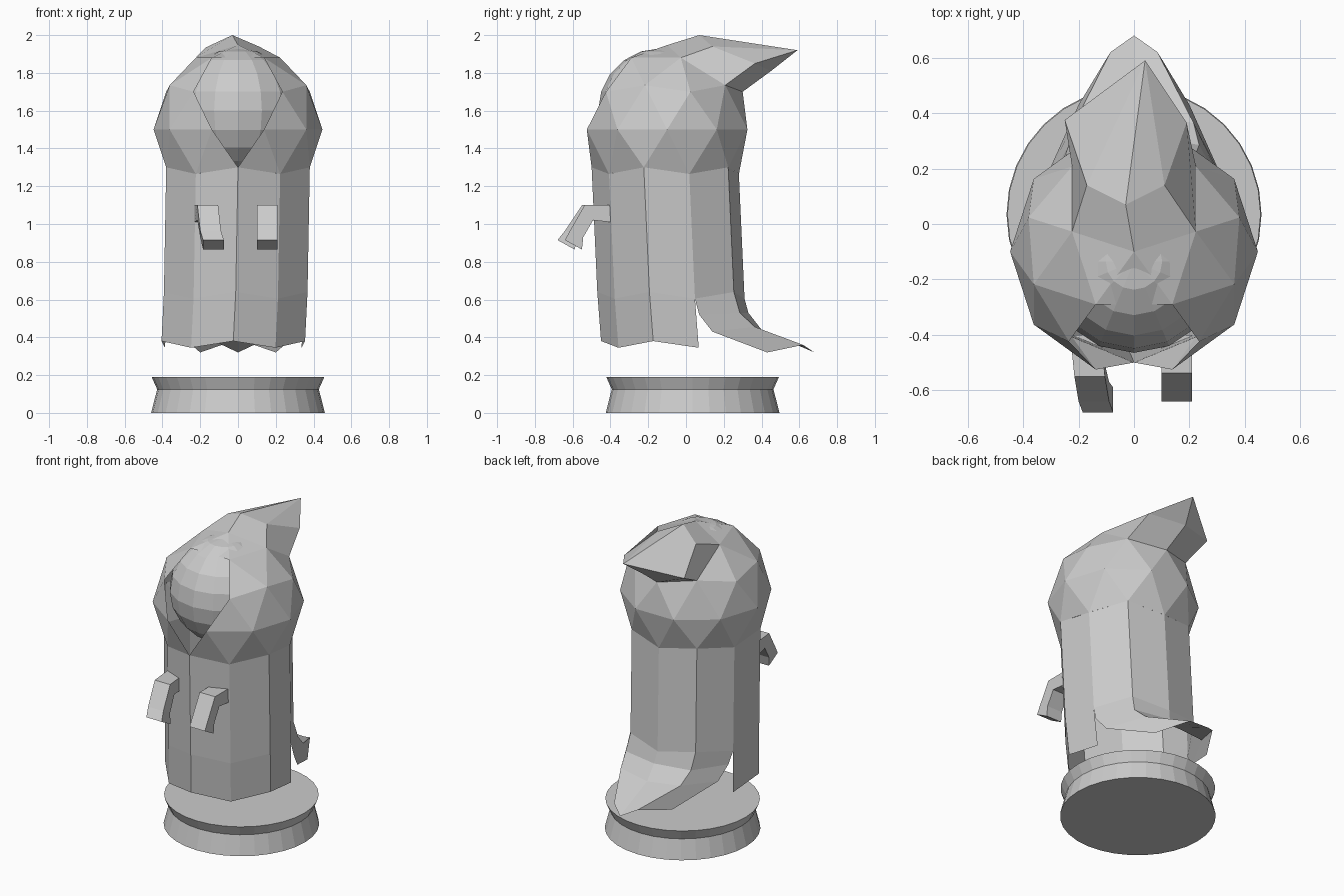
import bpy, bmesh
from math import sin, cos, radians, pi
from mathutils import Vector, Matrix

cube = bpy.data.objects.get("Cube")
if cube:
    bpy.data.objects.remove(cube)

GREY = (0.6, 0.6, 0.6, 1.0)
mat = bpy.data.materials.new("plain grey")
mat.use_nodes = True
mat.diffuse_color = GREY
mat.node_tree.nodes["Principled BSDF"].inputs["Base Color"].default_value = GREY


def finish(name, bm):
    bmesh.ops.recalc_face_normals(bm, faces=bm.faces[:])
    mesh = bpy.data.meshes.new(name)
    bm.to_mesh(mesh)
    bm.free()
    mesh.materials.append(mat)
    obj = bpy.data.objects.new(name, mesh)
    bpy.context.collection.objects.link(obj)
    return obj


def loft(bm, rows, closed):
    """Join equal-length rows of points with quads."""
    rows = [[bm.verts.new(p) for p in row] for row in rows]
    n = len(rows[0])
    for a, b in zip(rows, rows[1:]):
        for i in range(n if closed else n - 1):
            j = (i + 1) % n
            bm.faces.new((a[i], a[j], b[j], b[i]))
    return rows


# Head frame: centre and radius of the faceted hood
HEAD = Vector((0, -0.1, 1.5))
R = 0.447


def on_head(angle, r, z):
    a = radians(angle)
    return HEAD + Vector((r * cos(a), r * sin(a), z)) * R


# Hood: faceted ball, open at the neck and face, with a swept-back point
bm = bmesh.new()
bmesh.ops.create_icosphere(bm, subdivisions=2, radius=R,
                           matrix=Matrix.Translation(HEAD) @ Matrix.Rotation(pi / 2, 4, "Z"))


def nearest(point):
    return min(bm.verts, key=lambda v: (v.co - point).length)


crown = nearest(on_head(0, 0, 1))
rim = [crown, nearest(on_head(18, .526, .85)), nearest(on_head(54, .85, .526)),
       nearest(on_head(90, .894, .447)), nearest(on_head(126, .85, .526)),
       nearest(on_head(162, .526, .85))]
chin = [nearest(on_head(a, r, z)) for a, r, z in
        ((-72, 1, 0), (-108, 1, 0), (-90, .894, -.447))]
chin_face = [f for f in bm.faces if set(f.verts) == set(chin)]
doomed = [nearest(on_head(-90, .85, .526)), nearest(on_head(90, .526, .85))]
doomed += [v for v in bm.verts if v.co.z < HEAD.z - 0.6 * R]
bmesh.ops.delete(bm, geom=chin_face, context="FACES_ONLY")
bmesh.ops.delete(bm, geom=doomed, context="VERTS")
outer = [bm.verts.new(p) for p in (
    (-.03, .07, 2.0), (.11, .14, 1.94), (.19, .365, 1.85),
    (-.02, .45, 1.81), (-.25, .375, 1.82), (-.17, .14, 1.935))]
tip = bm.verts.new((.04, .59, 1.92))
for i in range(6):
    j = (i + 1) % 6
    bm.faces.new((rim[i], rim[j], outer[j], outer[i]))
    bm.faces.new((outer[i], outer[j], tip))
finish("hood", bm)

# Face: rounded ball inside the hood opening
bm = bmesh.new()
bmesh.ops.create_uvsphere(bm, u_segments=16, v_segments=10, radius=0.33,
                          matrix=Matrix.Translation((0, -0.135, 1.6)))
finish("face", bm)


# Robe: ten-sided tube hanging from the hood, slit at both sides near the hem
def robe_point(k, shift):
    corner = k % 2 == 0
    p = on_head(-90 + 36 * k, .894 if corner else .85, -.447 if corner else -.526)
    return p + Vector(shift)


KNEE = (-.012, .03, -.66)
HEM = (-.025, .05, -.92)
bm = bmesh.new()
loft(bm, [[robe_point(k, s) for k in range(10)] for s in ((0, 0, 0), KNEE)], True)
loft(bm, [[robe_point(k, s) for k in range(-3, 4)] for s in (KNEE, HEM)], False)

# Train: back of the robe sweeping out to a point; half rows run side to middle
train = [[robe_point(k, KNEE) for k in range(3, 8)]]
for half in (((.355, .07, .52), (.235, .285, .53), (0, .33, .53)),
             ((.33, .14, .43), (.215, .365, .455), (0, .4, .44)),
             ((.2, .43, .32), (.085, .62, .36), (0, .68, .32))):
    train.append(list(half) + [(-x, y, z) for x, y, z in half[1::-1]])
loft(bm, train, False)
bmesh.ops.remove_doubles(bm, verts=bm.verts[:], dist=0.0005)
finish("robe", bm)


# Arms: bent square bars, (upper y, z, lower y, z) along the length
ARM = ((-.40, 1.10, -.40, 1.01), (-.55, 1.10, -.505, 1.02),
       (-.64, .965, -.57, .93), (-.68, .915, -.59, .865))


def arm(name, x, turn, pull):
    bm = bmesh.new()
    rows = []
    for i, (y1, z1, y2, z2) in enumerate(ARM):
        cx, dy = x + turn * i, pull * i
        rows.append([(cx - .055, y1 + dy, z1), (cx + .055, y1 + dy, z1),
                     (cx + .055, y2 + dy, z2), (cx - .055, y2 + dy, z2)])
    rings = loft(bm, rows, True)
    bm.faces.new(rings[0])
    bm.faces.new(rings[-1])
    finish(name, bm)


arm("right_arm", -.175, .015, 0)
arm("left_arm", .155, 0, .013)

# Base: waisted round stand
bm = bmesh.new()
rings = loft(bm, [[(r * cos(i * pi / 16), .035 + r * sin(i * pi / 16), z) for i in range(32)]
                  for r, z in ((.46, 0), (.428, .125), (.457, .19))], True)
bm.faces.new(rings[0])
bm.faces.new(rings[-1])
finish("base", bm)
